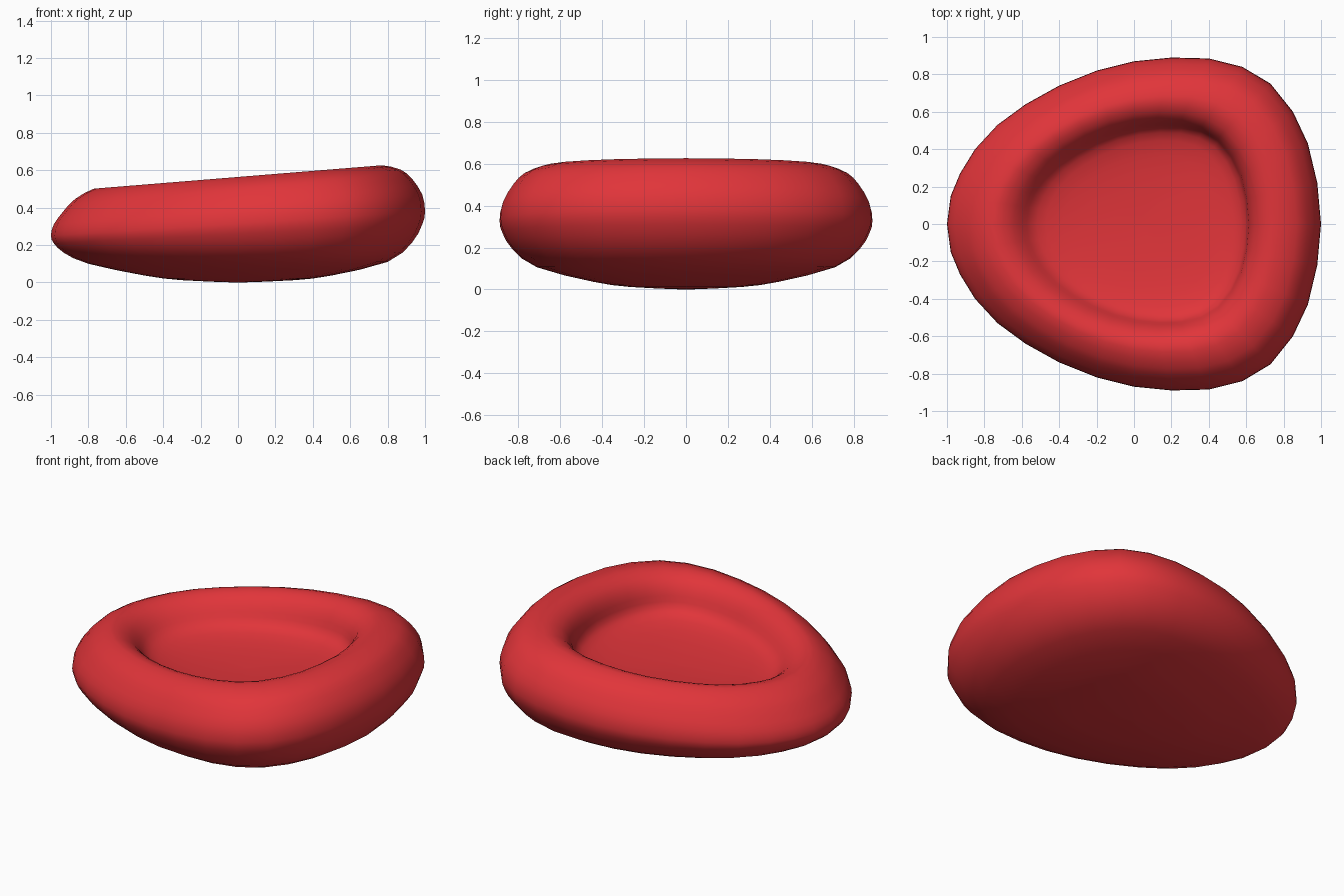
import bpy, bmesh
from mathutils import Vector

if "Cube" in bpy.data.objects:
    bpy.data.objects.remove(bpy.data.objects["Cube"])

# Half of the rounded egg outline seen from above (right tip to left tip)
half = [(1, 0), (.98, .22), (.93, .43), (.85, .60), (.73, .75), (.58, .84), (.40, .885),
        (.20, .89), (0, .87), (-.20, .82), (-.40, .74), (-.58, .64), (-.73, .53),
        (-.85, .40), (-.93, .27), (-.98, .15), (-1, 0)]
outline = half + [(x, -y) for x, y in half[-2:0:-1]]

# Cushion section, bottom centre to dish centre: scale, height, tilt, x shift
section = [Vector(p) for p in [
    (.02, 0, 0, 0), (.3, .012, 0, 0), (.5, .037, 0, 0), (.8, .105, .005, 0),
    (.93, .185, .027, 0), (.985, .26, .05, 0), (1, .315, .065, 0), (.985, .39, .08, 0),
    (.93, .47, .085, 0), (.87, .525, .078, 0), (.77, .564, .0625, 0), (.70, .554, .057, 0),
    (.645, .52, .048, 0), (.605, .465, .035, .01), (.575, .41, .022, .025),
    (.50, .372, .015, .03), (.30, .345, .008, .03), (.02, .335, 0, .03)]]


def smooth(pts, n):
    """Catmull-Rom refinement of an open list of vectors."""
    out = []
    for i in range(len(pts) - 1):
        a, b, c, d = pts[max(i - 1, 0)], pts[i], pts[i + 1], pts[min(i + 2, len(pts) - 1)]
        for k in range(n):
            t = k / n
            out.append(.5 * (2 * b + (c - a) * t + (2 * a - 5 * b + 4 * c - d) * t * t
                             + (3 * b - a - 3 * c + d) * t ** 3))
    return out + [pts[-1]]


# Loft the outline through the section
bm = bmesh.new()
rings = [[bm.verts.new((x * s + dx, y * s, z + x * tilt)) for x, y in outline]
         for s, z, tilt, dx in smooth(section, 2)]
n = len(outline)
for lo, hi in zip(rings, rings[1:]):
    for i in range(n):
        j = (i + 1) % n
        bm.faces.new((lo[i], lo[j], hi[j], hi[i]))
bm.faces.new(rings[0][::-1])
bm.faces.new(rings[-1])
bmesh.ops.recalc_face_normals(bm, faces=bm.faces)
for f in bm.faces:
    f.smooth = True
mesh = bpy.data.meshes.new("cushion_lounger")
bm.to_mesh(mesh)
bm.free()

# Red fabric
red = bpy.data.materials.new("red_fabric")
red.diffuse_color = (.75, .035, .042, 1)
red.use_nodes = True
red.node_tree.nodes["Principled BSDF"].inputs["Base Color"].default_value = red.diffuse_color
mesh.materials.append(red)
bpy.context.collection.objects.link(bpy.data.objects.new("cushion_lounger", mesh))
